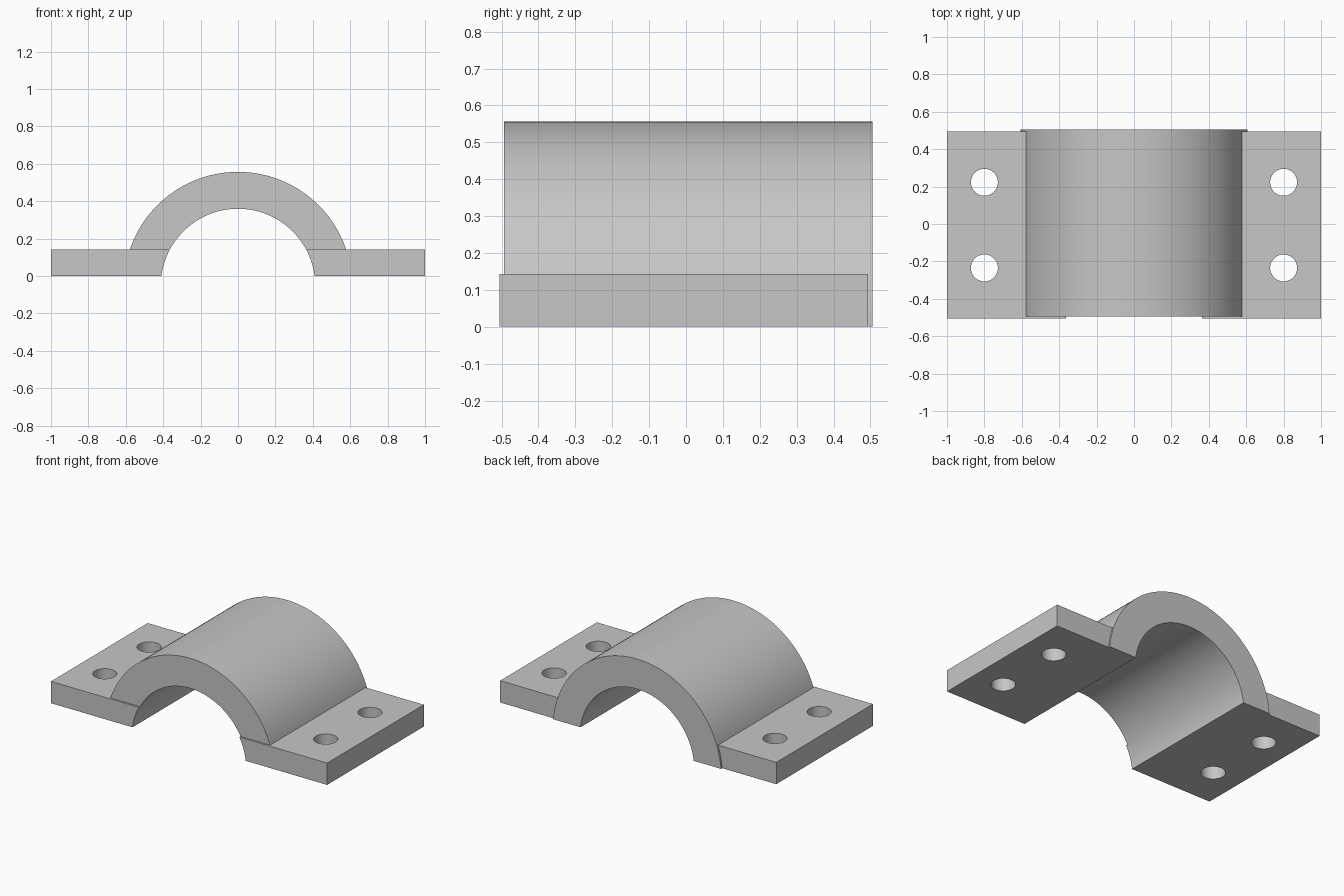
import bpy
import bmesh
from math import sin, cos, asin, pi, radians

cube = bpy.data.objects.get("Cube")
if cube:
    bpy.data.objects.remove(cube, do_unlink=True)

AXIS_Z = -0.0535                 # pipe axis lies just below the base
R_IN, R_OUT = 0.4135, 0.6105
THICK = 0.143                    # flange height
HALF = 0.5                       # half length of each part
SHIFT = 0.006                    # saddle sits back, flanges sit forward
HOLE_R = 0.072

steel = bpy.data.materials.new("grey steel")
steel.use_nodes = True
GREY = (0.57, 0.57, 0.57, 1)
steel.diffuse_color = GREY
steel.node_tree.nodes["Principled BSDF"].inputs["Base Color"].default_value = GREY


def arc(radius, start, end, steps):
    """Points (x, z) on a circle about the pipe axis."""
    angles = [start + (end - start) * i / steps for i in range(steps + 1)]
    return [(radius * cos(a), AXIS_Z + radius * sin(a)) for a in angles]


def angle_at(radius, z):
    return asin((z - AXIS_Z) / radius)


def extrude_profile(name, profile, y0, y1):
    """Solid from an (x, z) outline pushed along y."""
    bm = bmesh.new()
    face = bm.faces.new([bm.verts.new((x, y0, z)) for x, z in profile])
    result = bmesh.ops.extrude_face_region(bm, geom=[face], use_keep_orig=True)
    verts = [g for g in result["geom"] if isinstance(g, bmesh.types.BMVert)]
    bmesh.ops.translate(bm, verts=verts, vec=(0, y1 - y0, 0))
    bmesh.ops.recalc_face_normals(bm, faces=bm.faces)
    mesh = bpy.data.meshes.new(name)
    bm.to_mesh(mesh)
    bm.free()
    mesh.materials.append(steel)
    obj = bpy.data.objects.new(name, mesh)
    bpy.context.collection.objects.link(obj)
    return obj


def drill(obj, x, y):
    """Round vertical hole through a part."""
    bpy.ops.mesh.primitive_cylinder_add(vertices=48, radius=HOLE_R, depth=1, location=(x, y, 0))
    cutter = bpy.context.object
    cutter.name = "hole_cutter"
    cutter.hide_render = True
    cutter.data.materials.append(steel)
    mod = obj.modifiers.new("hole", 'BOOLEAN')
    mod.operation = 'DIFFERENCE'
    mod.solver = 'EXACT'
    mod.object = cutter
    bpy.context.view_layer.update()
    graph = bpy.context.evaluated_depsgraph_get()
    drilled = bpy.data.meshes.new_from_object(obj.evaluated_get(graph))
    obj.modifiers.clear()
    obj.data = drilled
    bpy.data.objects.remove(cutter, do_unlink=True)


# Arched saddle
a_out, a_in = angle_at(R_OUT, 0), angle_at(R_IN, 0)
saddle = extrude_profile(
    "arched_saddle",
    arc(R_OUT, a_out, pi - a_out, 72) + arc(R_IN, pi - a_in, a_in, 72),
    -HALF + SHIFT, HALF + SHIFT)
parts = [saddle]

# Flanges with two bolt holes each, inner edge following the bore
inner_edge = arc(R_IN, angle_at(R_IN, THICK), a_in, 12)
for side, name in ((1, "left_flange"), (-1, "right_flange")):
    outline = [(1, 0), (1, THICK)] + inner_edge
    flange = extrude_profile(name, [(side * x, z) for x, z in outline],
                             -HALF - SHIFT, HALF - SHIFT)
    for y in (-0.229, 0.229):
        drill(flange, side * 0.8, y - SHIFT)
    parts.append(flange)

# Smooth curved walls, crisp edges
bpy.ops.object.select_all(action='DESELECT')
for part in parts:
    part.select_set(True)
bpy.context.view_layer.objects.active = saddle
bpy.ops.object.shade_smooth_by_angle(angle=radians(30))
